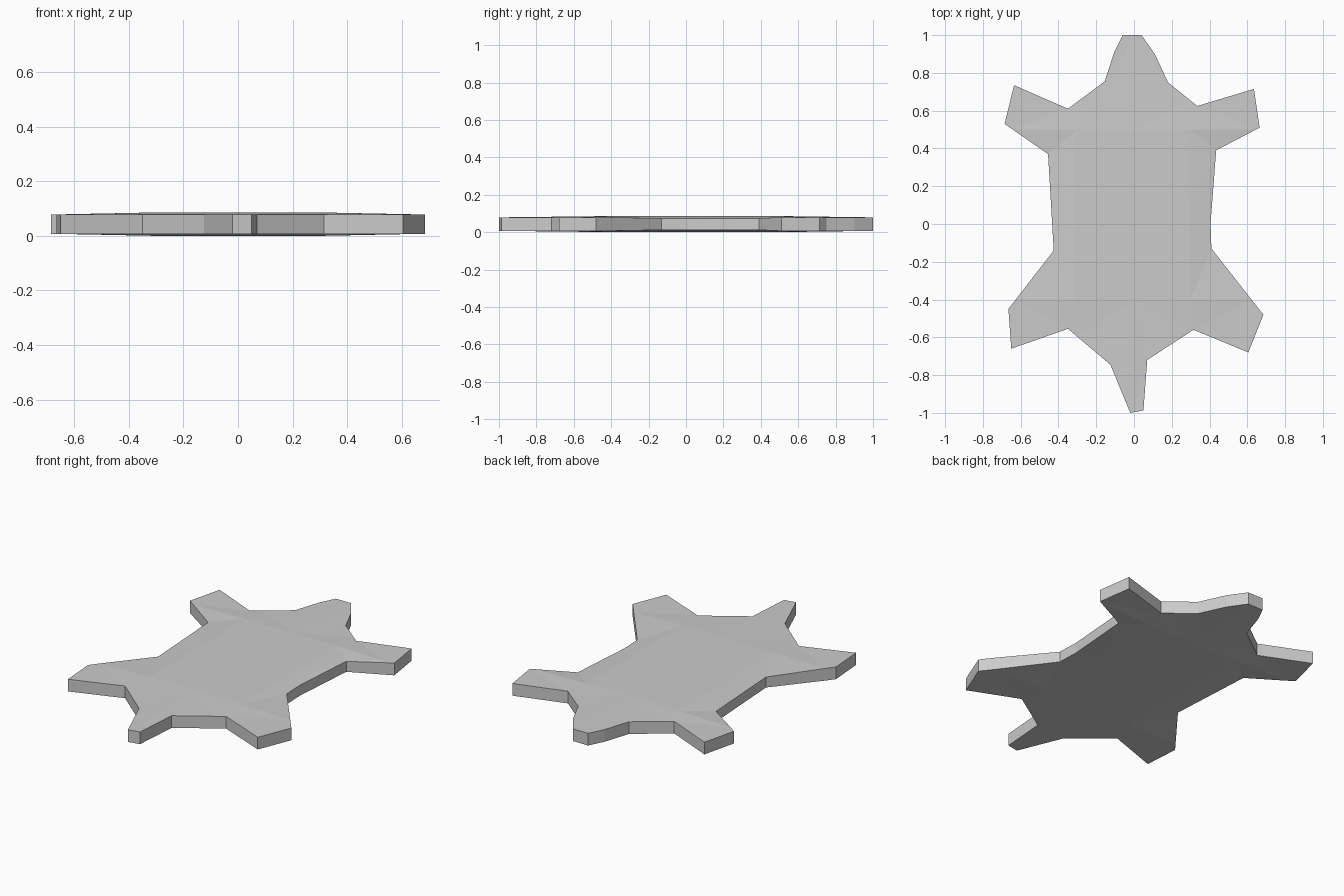
import bpy, bmesh

if "Cube" in bpy.data.objects:
    bpy.data.objects.remove(bpy.data.objects["Cube"])

# Outline of the hide, anticlockwise from the nose
OUTLINE = [(-.06, 1), (-.105, .91), (-.155, .755), (-.35, .61), (-.635, .735),
           (-.685, .53), (-.455, .37), (-.445, .2), (-.425, -.14), (-.665, -.45),
           (-.65, -.66), (-.35, -.555), (-.125, -.745), (-.02, -1), (.05, -.987),
           (.07, -.72), (.315, -.56), (.605, -.68), (.685, -.48), (.41, -.13),
           (.405, 0), (.435, .39), (.665, .51), (.635, .715), (.335, .625),
           (.18, .75), (.11, .90), (.04, 1)]

grey = bpy.data.materials.new("hide grey")
grey.diffuse_color = (.6, .6, .6, 1)
grey.use_nodes = True
grey.node_tree.nodes["Principled BSDF"].inputs["Base Color"].default_value = grey.diffuse_color

# Flat hide cut into panels so the middle can swell slightly
bm = bmesh.new()
bm.faces.new([bm.verts.new((x, y, 0)) for x, y in OUTLINE])
for axis, cuts in ((0, (-.3, 0, .3)), (1, (-.4, .1, .5))):
    for c in cuts:
        co = [0, 0, 0]
        no = [0, 0, 0]
        co[axis], no[axis] = c, 1
        bmesh.ops.bisect_plane(bm, geom=bm.verts[:] + bm.edges[:] + bm.faces[:],
                               plane_co=co, plane_no=no)
bmesh.ops.triangulate(bm, faces=bm.faces[:])

# Half thickness: full in the middle, thinner along the waist edges
half = {}
for v in bm.verts:
    waist = abs(v.co.x) < .5 and -.2 < v.co.y < .42
    half[v.index] = (.030 if waist else .035) if v.is_boundary else .042
    v.co.z = .042 - half[v.index]

# Thicken upwards to a mirrored top surface
res = bmesh.ops.extrude_face_region(bm, geom=bm.faces[:])
for v in res["geom"]:
    if isinstance(v, bmesh.types.BMVert):
        v.co.z = .086 - v.co.z
bmesh.ops.recalc_face_normals(bm, faces=bm.faces[:])

mesh = bpy.data.meshes.new("hide_rug")
bm.to_mesh(mesh)
bm.free()
mesh.materials.append(grey)
bpy.context.collection.objects.link(bpy.data.objects.new("hide_rug", mesh))
